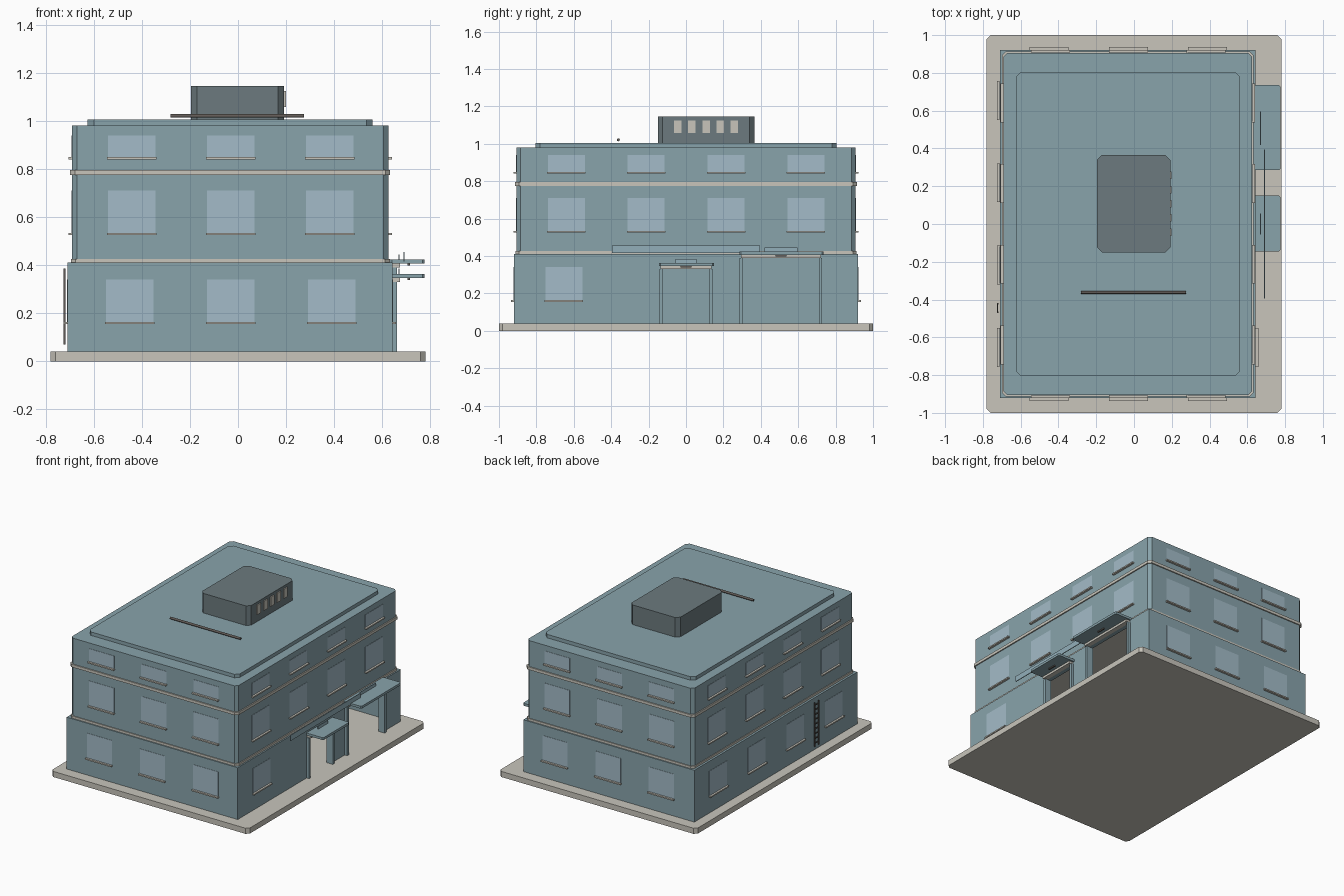
import bpy
import bmesh
from mathutils import Matrix

if "Cube" in bpy.data.objects:
    bpy.data.objects.remove(bpy.data.objects["Cube"])


def material(name, r, g, b):
    mat = bpy.data.materials.new(name)
    mat.use_nodes = True
    mat.diffuse_color = (r, g, b, 1)
    mat.node_tree.nodes["Principled BSDF"].inputs["Base Color"].default_value = (r, g, b, 1)
    return mat


WALL = material("blue grey wall", .25, .37, .41)
GLASS = material("pale blue glass", .37, .50, .58)
SIGN = material("sign blue", .29, .43, .49)
CREAM = material("cream stone", .58, .56, .50)
DARK = material("dark slate", .15, .195, .21)
BROWN = material("dark brown metal", .12, .105, .095)


def finish(bm, name, mat):
    mesh = bpy.data.meshes.new(name)
    bm.to_mesh(mesh)
    bm.free()
    mesh.materials.append(mat)
    obj = bpy.data.objects.new(name, mesh)
    bpy.context.collection.objects.link(obj)
    return obj


def box(name, mat, x, y, z, chamfer=0):
    """Box from (min, max) ranges, with optional cut vertical corners."""
    bm = bmesh.new()
    bmesh.ops.create_cube(bm, size=1)
    for v in bm.verts:
        v.co = [r[0] if c < 0 else r[1] for c, r in zip(v.co, (x, y, z))]
    if chamfer:
        edges = [e for e in bm.edges
                 if abs(e.verts[0].co.z - e.verts[1].co.z) > .001]
        bmesh.ops.bevel(bm, geom=edges, offset=chamfer, segments=1,
                        affect='EDGES', profile=.5)
    return finish(bm, name, mat)


# Ground slab and upper storeys
box("ground_slab", CREAM, (-.78, .78), (-1, 1), (0, .04), .02)
box("lower_ledge", CREAM, (-.695, .632), (-.912, .912), (.41, .426), .02)
box("upper_storeys", WALL, (-.69, .625), (-.906, .906), (.426, .98), .02)
box("upper_ledge", CREAM, (-.698, .633), (-.914, .914), (.775, .795), .02)
box("roof_slab", WALL, (-.625, .56), (-.805, .805), (.98, 1.005), .025)

# Hollow ground floor: walls with two open doorways on the right side
T = .03
X0, X1, Y1, Z0, Z1 = -.71, .642, .92, .04, .41
box("front_wall", WALL, (X0, X1), (-Y1, -Y1 + T), (Z0, Z1))
box("back_wall", WALL, (X0, X1), (Y1 - T, Y1), (Z0, Z1))
box("left_wall", WALL, (X0, X0 + T), (-Y1 + T, Y1 - T), (Z0, Z1))
# each doorway: name, opening start, opening end, opening top
doors = [("small", -.125, .125, .33), ("large", .305, .71, .39)]
start = -Y1 + T
for name, a, b, top in doors:
    box(name + "_door_side_wall", WALL, (X1 - T, X1), (start, a), (Z0, Z1))
    box(name + "_door_header", WALL, (X1 - T, X1), (a, b), (top, Z1))
    start = b
box("right_wall_end", WALL, (X1 - T, X1), (start, Y1 - T), (Z0, Z1))

# Door jambs, lintels, canopies and signs
for name, a, b, top in doors:
    for side, y in (("front", (a - .018, a)), ("back", (b, b + .018))):
        box(name + "_door_jamb_" + side, WALL, (X1 - T, .662), y, (Z0, top))
    box(name + "_door_lintel", CREAM, (X1 - .01, .674),
        (a - .012, b + .012), (top, top + .016))
    box(name + "_canopy", WALL, (X1 - .01, .775),
        (a - .02, b + .025), (top + .016, top + .033), .008)
    box(name + "_canopy_lamp", BROWN, (.705, .715),
        ((a + b) / 2 - .03, (a + b) / 2 + .03), (top + .008, top + .016))
    half = (b - a) * .22
    box(name + "_door_sign", SIGN, (.667, .672),
        ((a + b) / 2 - half, (a + b) / 2 + half), (top + .033, top + .055))
box("long_sign", SIGN, (.688, .693), (-.395, .395), (.415, .455))


# Windows: a thin pane with a projecting sill
def window(name, axis, plane, sign, centre, z0, z1):
    def place(part, mat, half, depth, z):
        along = (centre - half, centre + half)
        out = tuple(sorted((plane - sign * .002, plane + sign * depth)))
        x, y = (out, along) if axis == "x" else (along, out)
        box(name + part, mat, x, y, z)
    place("_pane", GLASS, .099, .002, (z0, z1))
    place("_sill", CREAM, .103, .016, (z0 - .005, z0 + .004))


rows = [("ground", .16, .34), ("middle", .53, .71), ("top", .845, .94)]
for row, z0, z1 in rows:
    low = row == "ground"
    for i in (-1, 0, 1):
        cx = -.03 + i * (.42 if low else .412)
        for side, s in (("front", -1), ("back", 1)):
            window(f"{row}_{side}_window", "y", s * (Y1 if low else .906), s, cx, z0, z1)
    for i in range(4):
        cy = -.64 + i * .427
        if low:
            cy *= 1.02
        window(f"{row}_left_window", "x", X0 if low else -.69, -1, cy, z0, z1)
        if not low or i == 0:
            window(f"{row}_right_window", "x", X1 if low else .625, 1, cy, z0, z1)

# Rooftop plant room with a row of vents
box("plant_room", DARK, (-.195, .192), (-.15, .365), (1.005, 1.145), .025)
for i in range(5):
    y = -.043 + i * .075
    box("plant_room_vent", CREAM, (.19, .199), (y - .02, y + .02), (1.058, 1.125))

# Rooftop pipe
bm = bmesh.new()
bmesh.ops.create_cone(bm, cap_ends=True, segments=12, radius1=.008, radius2=.008,
                      depth=.555, matrix=Matrix.Translation((-.003, -.362, 1.021))
                      @ Matrix.Rotation(1.5708, 4, 'Y'))
finish(bm, "roof_pipe", BROWN)

# Ladder on the left wall
for y in (-.47, -.425):
    box("ladder_rail", BROWN, (-.726, -.718), (y, y + .006), (.07, .385))
for i in range(9):
    z = .09 + i * .034
    box("ladder_rung", BROWN, (-.725, -.719), (-.466, -.423), (z, z + .007))
